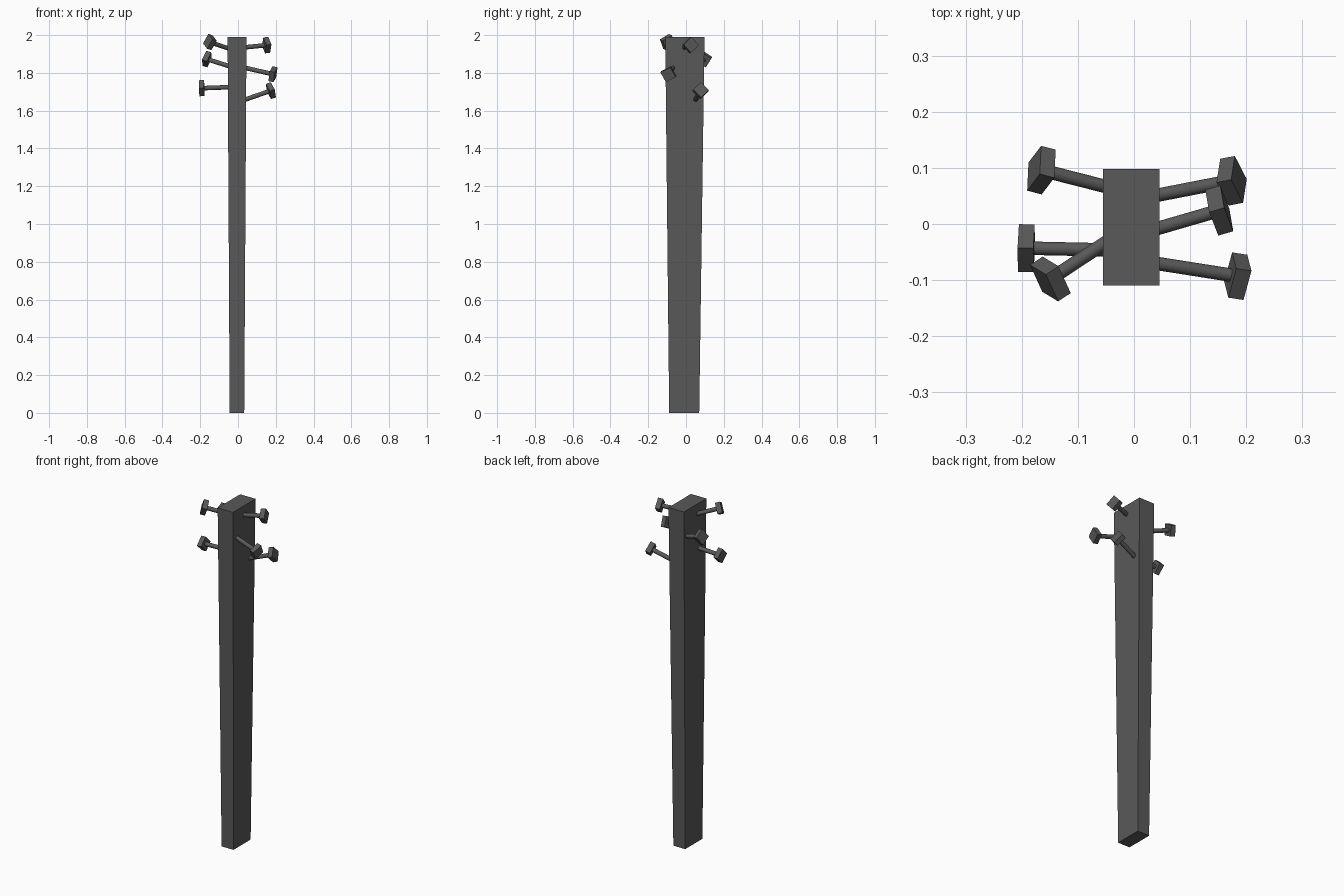
import bpy, bmesh
from math import radians
from mathutils import Vector, Matrix

cube = bpy.data.objects.get("Cube")
if cube:
    bpy.data.objects.remove(cube)

mat = bpy.data.materials.new("dark_grey")
mat.use_nodes = True
grey = (0.1, 0.1, 0.1, 1)
mat.diffuse_color = grey
mat.node_tree.nodes["Principled BSDF"].inputs["Base Color"].default_value = grey


def add_object(name, bm):
    bmesh.ops.recalc_face_normals(bm, faces=bm.faces)
    mesh = bpy.data.meshes.new(name)
    bm.to_mesh(mesh)
    bm.free()
    mesh.materials.append(mat)
    obj = bpy.data.objects.new(name, mesh)
    bpy.context.collection.objects.link(obj)
    return obj


def rectangle(bm, x0, x1, y0, y1, z):
    return [bm.verts.new((x, y, z)) for x, y in ((x0, y0), (x1, y0), (x1, y1), (x0, y1))]


# Tapered post, wider at the top
bm = bmesh.new()
low = rectangle(bm, -0.044, 0.033, -0.089, 0.07, 0)
high = rectangle(bm, -0.055, 0.045, -0.11, 0.098, 1.99)
bm.faces.new(low)
bm.faces.new(high)
for i in range(4):
    j = (i + 1) % 4
    bm.faces.new((low[i], low[j], high[j], high[i]))
add_object("post", bm)


# Nail: round shaft and square head, along the line from root to head centre
def nail(name, root, head, roll):
    root, head = Vector(root), Vector(head)
    axis = (head - root).normalized()
    side = Vector((0, 0, 1)).cross(axis).normalized()
    frame = Matrix((side, axis.cross(side), axis)).transposed().to_4x4()
    start = root - axis * 0.03
    length = (head - start).length

    bm = bmesh.new()
    bmesh.ops.create_cone(bm, cap_ends=True, segments=12, radius1=0.012, radius2=0.012, depth=length,
                          matrix=Matrix.Translation((start + head) / 2) @ frame)
    for face in bm.faces:
        face.smooth = len(face.verts) == 4
    for edge in bm.edges:
        edge.smooth = all(len(f.verts) == 4 for f in edge.link_faces)
    add_object(name + "_shaft", bm)

    bm = bmesh.new()
    bmesh.ops.create_cube(bm, size=1, matrix=Matrix.Translation(head) @ frame
                          @ Matrix.Rotation(radians(roll), 4, "Z")
                          @ Matrix.Diagonal((0.06, 0.06, 0.028, 1)))
    add_object(name + "_head", bm)


nail("left_nail_top", (0.045, -0.007, 1.936), (0.152, 0.024, 1.947), 42)
nail("left_nail_middle", (0.045, -0.071, 1.825), (0.185, -0.093, 1.793), 27)
nail("left_nail_bottom", (0.045, 0.052, 1.661), (0.174, 0.077, 1.706), 42)
nail("right_nail_top", (-0.055, -0.036, 1.931), (-0.149, -0.098, 1.963), 60)
nail("right_nail_middle", (-0.055, 0.068, 1.838), (-0.165, 0.096, 1.873), 35)
nail("right_nail_bottom", (-0.055, -0.046, 1.724), (-0.192, -0.043, 1.719), 45)
